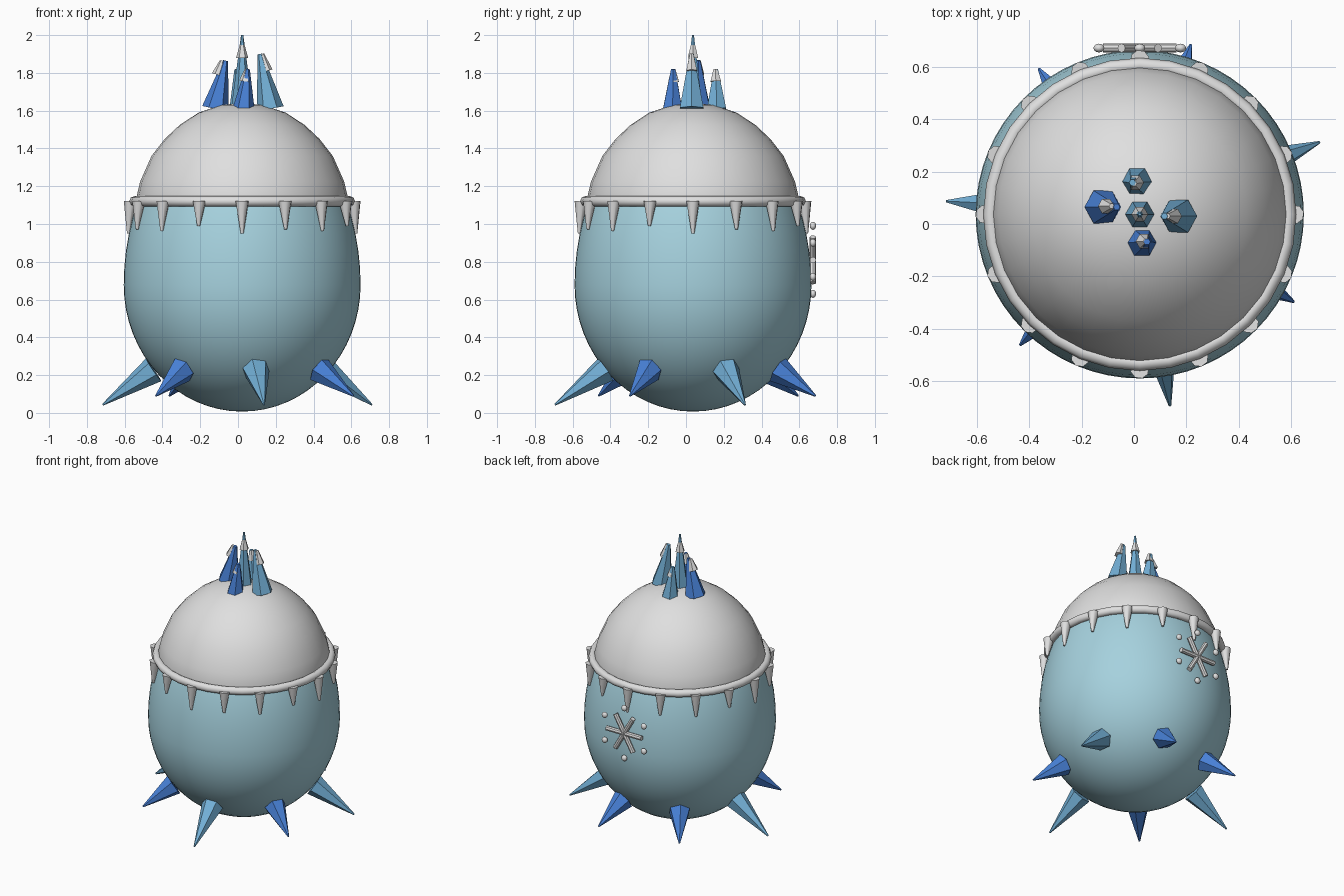
import bpy, bmesh, math
from mathutils import Vector, Matrix

if "Cube" in bpy.data.objects:
    bpy.data.objects.remove(bpy.data.objects["Cube"])

CX, CY = 0.022, 0.037


def material(name, rgb):
    m = bpy.data.materials.new(name)
    m.diffuse_color = (*rgb, 1)
    m.use_nodes = True
    m.node_tree.nodes["Principled BSDF"].inputs["Base Color"].default_value = m.diffuse_color
    return m


PALE = material("pale ice blue", (0.38, 0.64, 0.73))
SNOW = material("snow grey", (0.74, 0.74, 0.74))
LIGHT = material("light crystal blue", (0.17, 0.43, 0.67))
DARK = material("dark crystal blue", (0.065, 0.22, 0.68))


def finish(bm, name, mat, smooth=False):
    bmesh.ops.recalc_face_normals(bm, faces=bm.faces)
    me = bpy.data.meshes.new(name)
    bm.to_mesh(me)
    bm.free()
    me.materials.append(mat)
    for p in me.polygons:
        p.use_smooth = smooth
    ob = bpy.data.objects.new(name, me)
    bpy.context.collection.objects.link(ob)
    return ob


def add_cone(bm, a, b, r1, r2, sides=6, turn=math.pi / 6):
    """Cone or frustum from point a to point b."""
    a, b = Vector(a), Vector(b)
    d = b - a
    rot = Vector((0, 0, 1)).rotation_difference(d).to_matrix().to_4x4()
    m = Matrix.Translation((a + b) / 2) @ rot @ Matrix.Rotation(turn, 4, 'Z')
    bmesh.ops.create_cone(bm, cap_ends=True, segments=sides, radius1=r1,
                          radius2=r2, depth=d.length, matrix=m)


def cone(name, mat, a, b, r1, r2, sides=6):
    bm = bmesh.new()
    add_cone(bm, a, b, r1, r2, sides)
    return finish(bm, name, mat)


def lathe(name, mat, profile, steps):
    bm = bmesh.new()
    vs = [bm.verts.new((CX + r, CY, z)) for r, z in profile]
    es = [bm.edges.new(p) for p in zip(vs, vs[1:])]
    bmesh.ops.spin(bm, geom=vs + es, cent=(CX, CY, 0), axis=(0, 0, 1),
                   angle=2 * math.pi, steps=steps, use_merge=False)
    bmesh.ops.remove_doubles(bm, verts=bm.verts, dist=1e-4)
    return finish(bm, name, mat, True)


def polar(deg, r, z):
    a = math.radians(deg)
    return (CX + r * math.cos(a), CY + r * math.sin(a), z)


# Egg body: shorter half ellipse below, taller one above
profile = []
for i in range(33):
    t = -math.pi / 2 + math.pi * i / 32
    h = 0.67 if t < 0 else 0.93
    profile.append((max(0, 0.627 * math.cos(t)), 0.677 + h * math.sin(t)))
lathe("egg_body", PALE, profile, 64)

# Snow cap
lathe("snow_cap", SNOW, [(0.56, 1.09), (0.56, 1.14), (0.54, 1.225), (0.48, 1.36),
                         (0.41, 1.45), (0.33, 1.525), (0.23, 1.59),
                         (0.11, 1.63), (0, 1.64)], 32)

# Rim around the cap
ring = [(0.57 + 0.028 * math.cos(k * math.pi / 4), 1.12 + 0.028 * math.sin(k * math.pi / 4))
        for k in range(9)]
lathe("cap_rim", SNOW, ring, 32)

# Icicles hanging from the rim
tips = [0.95, 0.972, 0.963, 0.99]
bm = bmesh.new()
for i in range(16):
    deg = i * 22.5
    add_cone(bm, polar(deg, 0.592, 1.12), polar(deg, 0.602, tips[i % 4]), 0.036, 0.008, 8)
icicles = finish(bm, "rim_icicles", SNOW, True)
bpy.context.view_layer.objects.active = icicles
icicles.select_set(True)
bpy.ops.object.shade_smooth_by_angle(angle=math.radians(50))

# Crystal crown: base, apex, base radius, colour, snow tip base, snow tip apex
crown = [
    ("left", (-0.119, 0.065, 1.61), (-0.066, 0.065, 1.865), 0.072, DARK,
     (-0.107, 0.068, 1.79), (-0.085, 0.068, 1.865)),
    ("right", (0.171, 0.03, 1.61), (0.116, 0.03, 1.9), 0.072, LIGHT,
     (0.152, 0.03, 1.81), (0.128, 0.03, 1.9)),
    ("front", (0.03, -0.071, 1.61), (0.05, -0.068, 1.82), 0.058, DARK,
     (0.038, -0.066, 1.755), (0.046, -0.066, 1.82)),
    ("back", (0.012, 0.162, 1.61), (-0.006, 0.158, 1.82), 0.058, LIGHT,
     (0.006, 0.158, 1.755), (0, 0.155, 1.82)),
    ("centre", (CX, CY, 1.6), (CX, CY, 2.0), 0.06, LIGHT,
     (CX, CY, 1.88), (CX, CY, 1.955)),
]
for n, a, b, r, mat, ca, cb in crown:
    cone("crown_crystal_" + n, mat, a, b, r, 0.006 if n == "centre" else 0.013)
    cone("crystal_snow_tip_" + n, SNOW, ca, cb, 0.032, 0.011)

# Seven crystal spikes around the foot, alternating long light and short dark
for i in range(7):
    deg = 124.7 + i * 360 / 7
    tip = polar(deg, 0.74, 0.043) if i % 2 else polar(deg, 0.677, 0.09)
    cone(f"foot_spike_{i + 1}", LIGHT if i % 2 else DARK,
         polar(deg, 0.47, 0.228), tip, 0.073, 0.005)

# Snowflake on the back: three crossed bars and six beads
FY, FZ = 0.672, 0.81
bm = bmesh.new()
for k in range(3):
    a = math.radians(60 * k)
    d = Vector((math.cos(a), 0, math.sin(a))) * 0.14
    c = Vector((CX, FY, FZ))
    add_cone(bm, c - d, c + d, 0.017, 0.017, 8, 0)
bars = finish(bm, "snowflake_bars", SNOW)
bm = bmesh.new()
for k in range(6):
    a = math.radians(30 + 60 * k)
    m = Matrix.Translation((CX + 0.18 * math.cos(a), FY, FZ + 0.18 * math.sin(a)))
    bmesh.ops.create_uvsphere(bm, u_segments=12, v_segments=8, radius=0.021,
                              matrix=m @ Matrix.Diagonal((1, 0.8, 1, 1)))
finish(bm, "snowflake_beads", SNOW, True)
